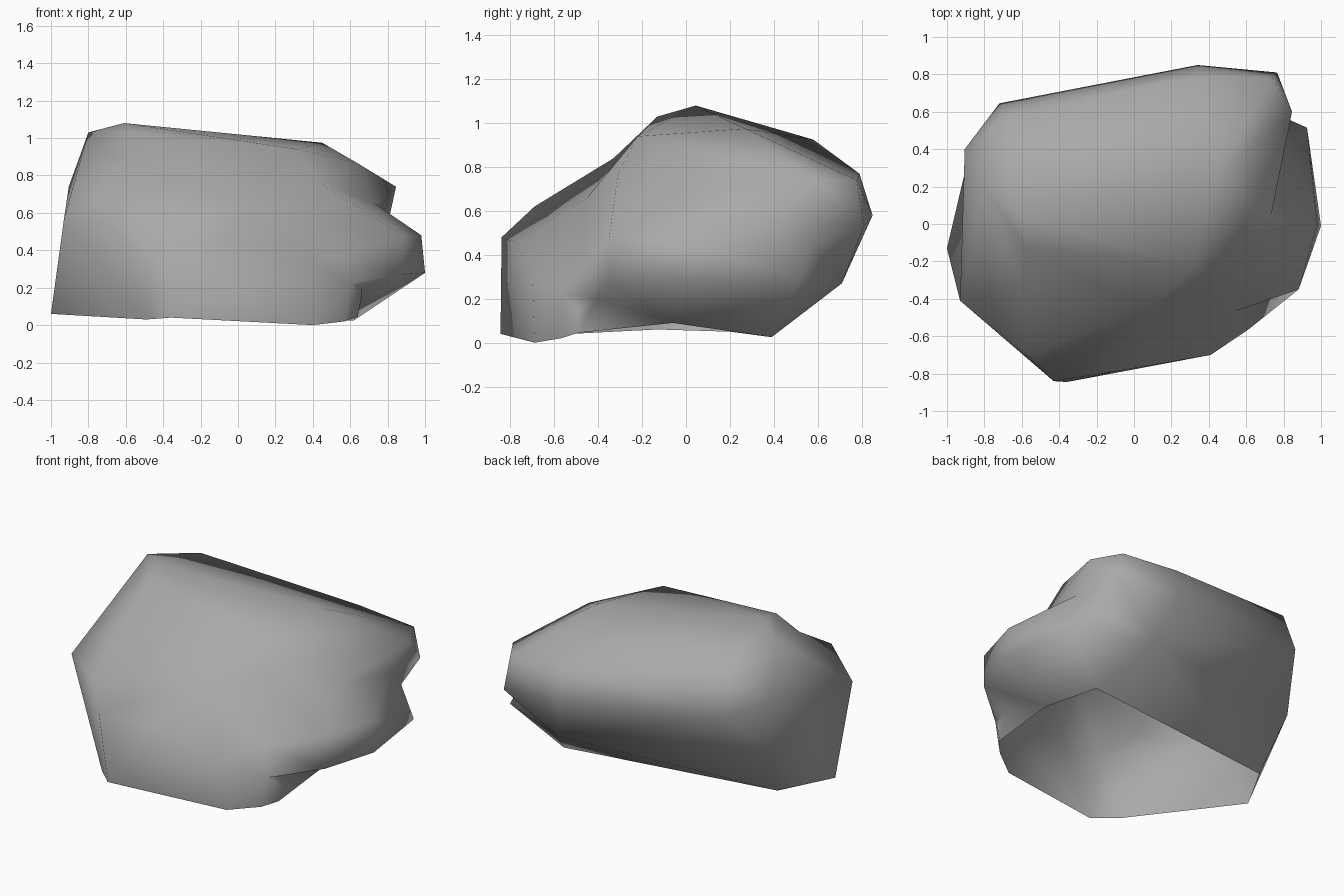
import bpy, bmesh
from mathutils import Vector

if "Cube" in bpy.data.objects:
    bpy.data.objects.remove(bpy.data.objects["Cube"])

# Corner points of the boulder, grouped by region
rim = [(-.81, .2, .05), (-1, -.13, .06), (-.49, -.72, .03), (-.36, -.845, .04),
       (.4, -.69, 0), (.57, -.57, .02), (.64, -.49, .045), (.64, -.06, .09),
       (.62, .39, .025)]
front = [(-.93, -.41, .57), (-.58, -.69, .62), (-.43, -.84, .48), (-.08, -.785, .46),
         (.41, -.70, .32), (.61, -.565, .22), (.66, -.49, .15),
         (.08, -.45, .66), (.42, -.31, .77)]
crown = [(-.8, .2, 1.03), (-.61, .045, 1.08), (-.57, -.13, 1.03), (-.6, -.33, .84),
         (.32, -.22, .94), (.45, .27, .975), (.64, .1, .865), (-.68, .58, .925)]
back = [(-.905, .4, .74), (-.88, .38, .4), (-.72, .645, .68), (.33, .79, .77),
        (.34, .85, .58), (.74, .78, .74), (.765, .81, .53), (.845, .6, .74),
        (.45, .71, .27)]
lobe = [(.98, 0, .48), (1, -.01, .28), (.88, -.35, .48),
        (.88, -.35, .27), (.925, .515, .28)]
hollows = [(.73, .03, .65), (.81, .43, .58), (.79, .575, .45),
           (.66, -.41, .2), (.53, -.47, .37)]
points = [Vector(p) for p in rim + front + crown + back + lobe + hollows]

# Skin the points: wrap their directions around the centre, then restore positions
centre = Vector((0, 0, .5))
bm = bmesh.new()
target = {}
for p in points:
    d = p - centre
    d.z *= 1.5
    v = bm.verts.new(d.normalized() * d.length ** .05)
    target[v] = p
bmesh.ops.convex_hull(bm, input=list(bm.verts))
for v in bm.verts:
    v.co = target[v]
bmesh.ops.recalc_face_normals(bm, faces=bm.faces)

# Open underside
under = [f for f in bm.faces if all(v.co.z < .1 for v in f.verts)]
bmesh.ops.delete(bm, geom=under, context='FACES')
for f in bm.faces:
    f.smooth = True

mesh = bpy.data.meshes.new("boulder")
bm.to_mesh(mesh)
bm.free()
stone = bpy.data.materials.new("grey stone")
stone.diffuse_color = (.4, .4, .4, 1)
stone.use_nodes = True
stone.node_tree.nodes["Principled BSDF"].inputs["Base Color"].default_value = stone.diffuse_color
mesh.materials.append(stone)
boulder = bpy.data.objects.new("boulder", mesh)
bpy.context.collection.objects.link(boulder)
